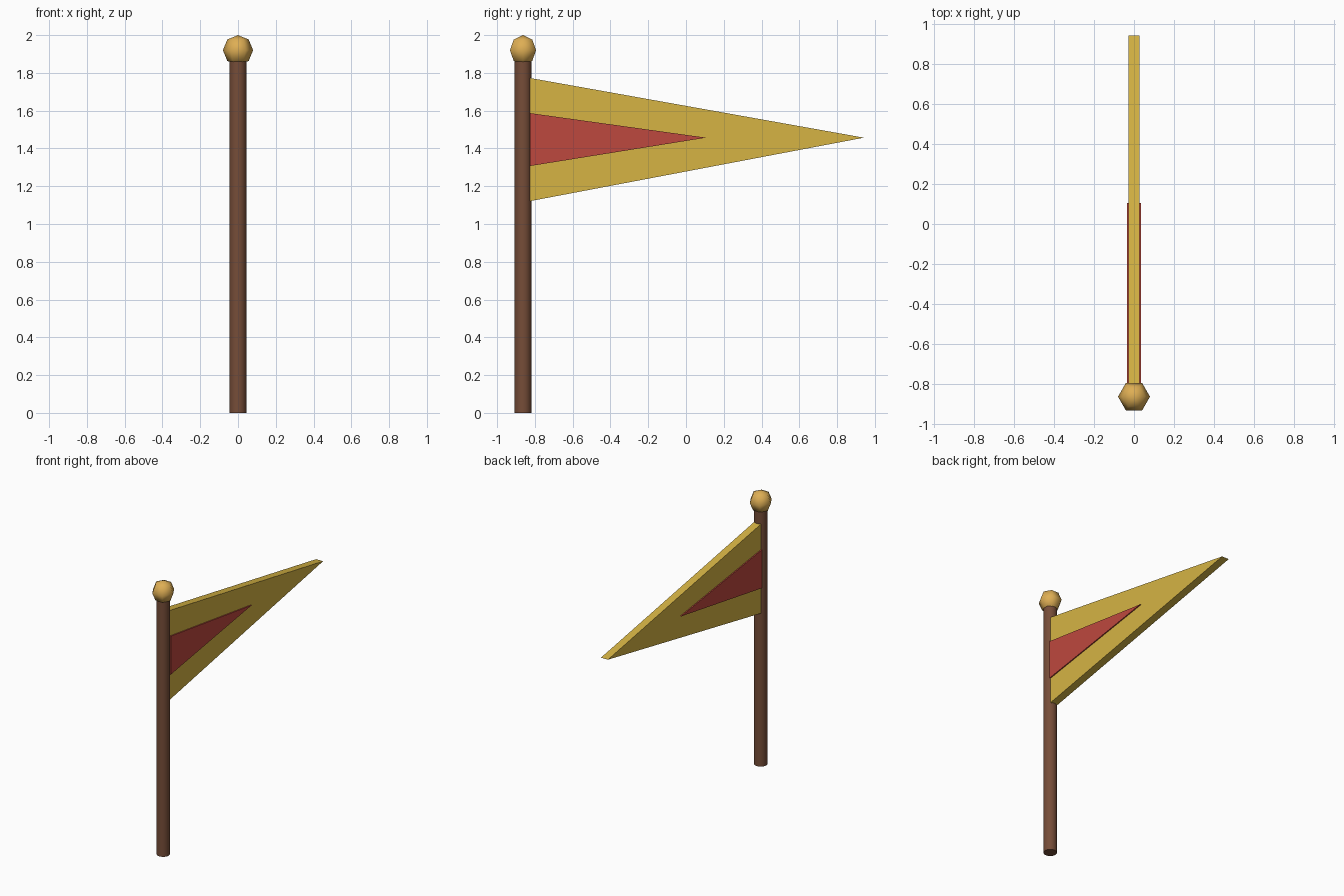
import bpy, bmesh, math
from mathutils import Matrix

if "Cube" in bpy.data.objects:
    bpy.data.objects.remove(bpy.data.objects["Cube"])


def material(name, rgb):
    """Flat colour from sRGB 0-255."""
    m = bpy.data.materials.new(name)
    lin = [((c / 255 + 0.055) / 1.055) ** 2.4 for c in rgb]
    m.diffuse_color = (*lin, 1)
    m.use_nodes = True
    m.node_tree.nodes["Principled BSDF"].inputs["Base Color"].default_value = m.diffuse_color
    return m


def add_object(name, bm, mat, smooth=False):
    bmesh.ops.recalc_face_normals(bm, faces=bm.faces)
    for f in bm.faces:
        f.smooth = smooth
    mesh = bpy.data.meshes.new(name)
    bm.to_mesh(mesh)
    bm.free()
    mesh.materials.append(mat)
    ob = bpy.data.objects.new(name, mesh)
    bpy.context.collection.objects.link(ob)
    return ob


def pennant(name, y0, y1, bottom, top, tip, half, mat):
    """Triangular slab lying in the y-z plane."""
    bm = bmesh.new()
    face = bm.faces.new([bm.verts.new((-half, y, z))
                         for y, z in ((y0, bottom), (y1, tip), (y0, top))])
    ext = bmesh.ops.extrude_face_region(bm, geom=[face])
    bmesh.ops.translate(bm, vec=(2 * half, 0, 0),
                        verts=[v for v in ext["geom"] if isinstance(v, bmesh.types.BMVert)])
    return add_object(name, bm, mat)


wood = material("brown wood", (118, 77, 56))
gold = material("gold", (222, 174, 84))
yellow = material("yellow cloth", (214, 180, 68))
red = material("red cloth", (190, 72, 62))

POLE_Y = -0.863

# Pole
bm = bmesh.new()
bmesh.ops.create_cone(bm, cap_ends=True, segments=16, radius1=0.045, radius2=0.045,
                      depth=1.88, matrix=Matrix.Translation((0, POLE_Y, 0.94)))
pole = add_object("pole", bm, wood, smooth=True)
for p in pole.data.polygons:
    p.use_smooth = abs(p.normal.z) < 0.5

# Faceted ball on top, a corner pointing forward
bm = bmesh.new()
bmesh.ops.create_uvsphere(bm, u_segments=6, v_segments=4, radius=0.08,
                          matrix=Matrix.Translation((0, POLE_Y, 1.92))
                          @ Matrix.Rotation(math.radians(30), 4, "Z"))
add_object("pole_ball", bm, gold, smooth=True)

# Flag and the inner triangle showing on both of its sides
pennant("flag", -0.826, 0.942, 1.121, 1.773, 1.457, 0.028, yellow)
pennant("flag_inner_triangle", -0.826, 0.106, 1.307, 1.587, 1.457, 0.036, red)
